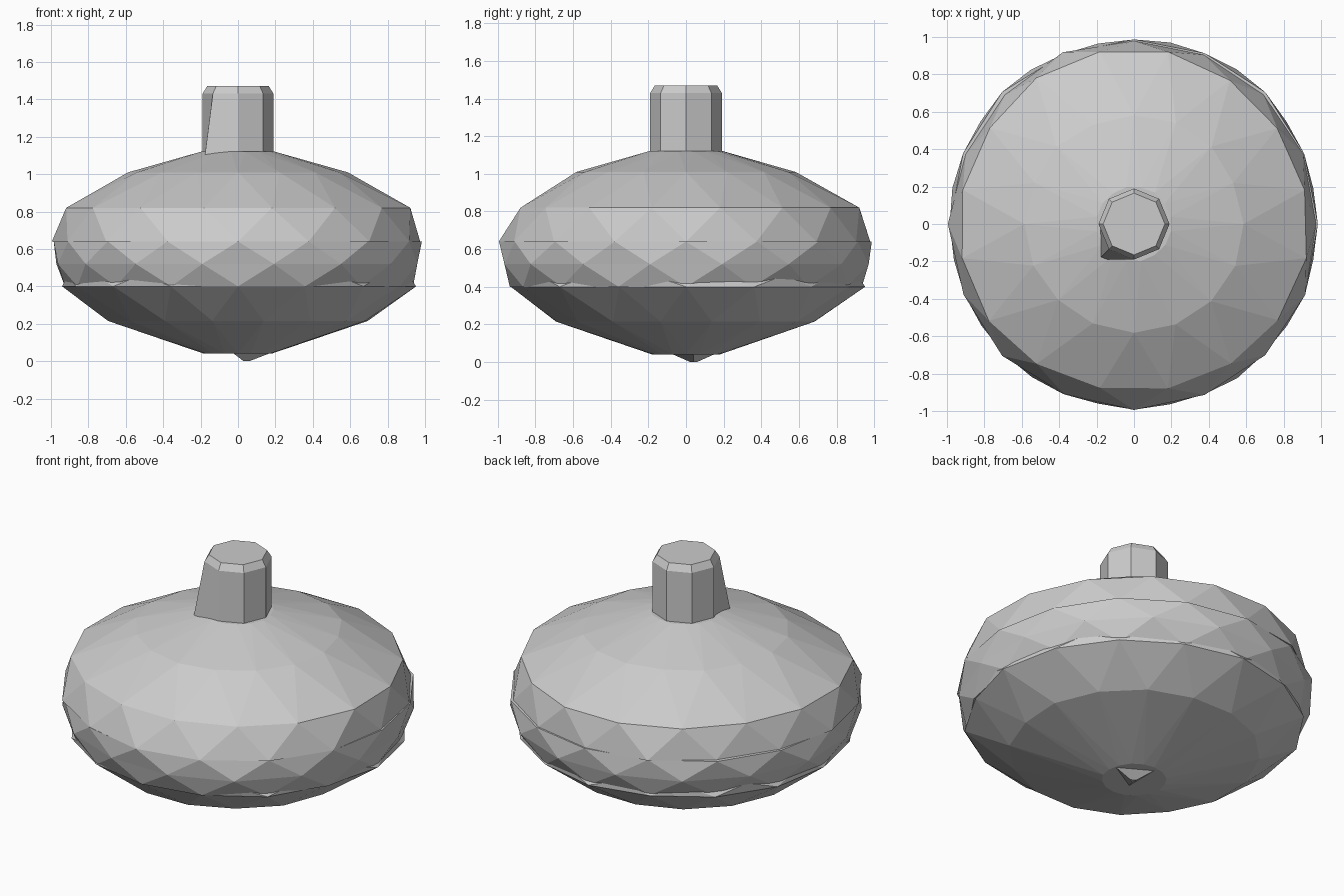
import bpy, bmesh, math, random

old = bpy.data.objects.get("Cube")
if old:
    bpy.data.objects.remove(old, do_unlink=True)
random.seed(4)

stone = bpy.data.materials.new("plain_grey")
stone.use_nodes = True
GREY = (0.6, 0.6, 0.6, 1)
stone.diffuse_color = GREY
stone.node_tree.nodes["Principled BSDF"].inputs["Base Color"].default_value = GREY


def faceted_lathe(name, profile, sides, stagger, wobble=0.0, reshape=None):
    """Rings of (radius, height), alternately turned and joined by triangles."""
    bm = bmesh.new()
    rings = []
    for k, (r, z) in enumerate(profile):
        turn = 0.5 * (k % 2) if stagger else 0
        ring = []
        for i in range(sides):
            a = (i + turn) * math.tau / sides
            rr = r * (1 + random.uniform(-wobble, wobble))
            co = [rr * math.cos(a), rr * math.sin(a), z]
            ring.append(bm.verts.new(reshape(co) if reshape else co))
        rings.append(ring)
    for k in range(len(rings) - 1):
        lo, hi = rings[k], rings[k + 1]
        for i in range(sides):
            j = (i + 1) % sides
            if not stagger:
                bm.faces.new((lo[i], lo[j], hi[j], hi[i]))
            elif k % 2 == 0:
                bm.faces.new((lo[i], lo[j], hi[i]))
                bm.faces.new((lo[j], hi[j], hi[i]))
            else:
                bm.faces.new((lo[i], hi[j], hi[i]))
                bm.faces.new((lo[i], lo[j], hi[j]))
    bm.faces.new(rings[0][::-1])
    bm.faces.new(rings[-1])
    bmesh.ops.recalc_face_normals(bm, faces=bm.faces)
    mesh = bpy.data.meshes.new(name)
    bm.to_mesh(mesh)
    bm.free()
    mesh.materials.append(stone)
    obj = bpy.data.objects.new(name, mesh)
    bpy.context.collection.objects.link(obj)
    return obj


def press_front(co):
    """Push the upper front inward to form the shallow face panel."""
    x, y, z = co
    if y < -0.45 and abs(x) < 0.55 and 0.7 < z < 1.0:
        y *= 0.96
    return (x, y, z)


# Lower bowl
faceted_lathe("lower_bowl", [(0.18, 0.04), (0.70, 0.215), (0.94, 0.40), (0.93, 0.46)],
              16, True, 0.015)

# Rounded rim around the widest part
faceted_lathe("middle_rim", [(0.93, 0.40), (0.985, 0.52), (0.99, 0.64), (0.90, 0.645)],
              16, True, 0.008)

# Domed upper shell
faceted_lathe("upper_dome", [(0.985, 0.64), (0.93, 0.82), (0.58, 1.01), (0.20, 1.12)],
              16, True, 0.012, press_front)


# Short stem with one flared foot corner
def flare_foot(co):
    x, y, z = co
    if z < 1.1 and x < -0.1 and y < -0.1:
        return (-0.19, -0.19, 1.0)
    return (x, y, z)


faceted_lathe("stem", [(0.19, 1.04), (0.19, 1.43), (0.165, 1.47)], 8, False, 0, flare_foot)

# Small pointed foot under the bowl
foot = faceted_lathe("foot_tip", [(0.15, 0.05), (0.02, 0.0)], 3, False)
foot.location = (0.04, 0.04, 0)
